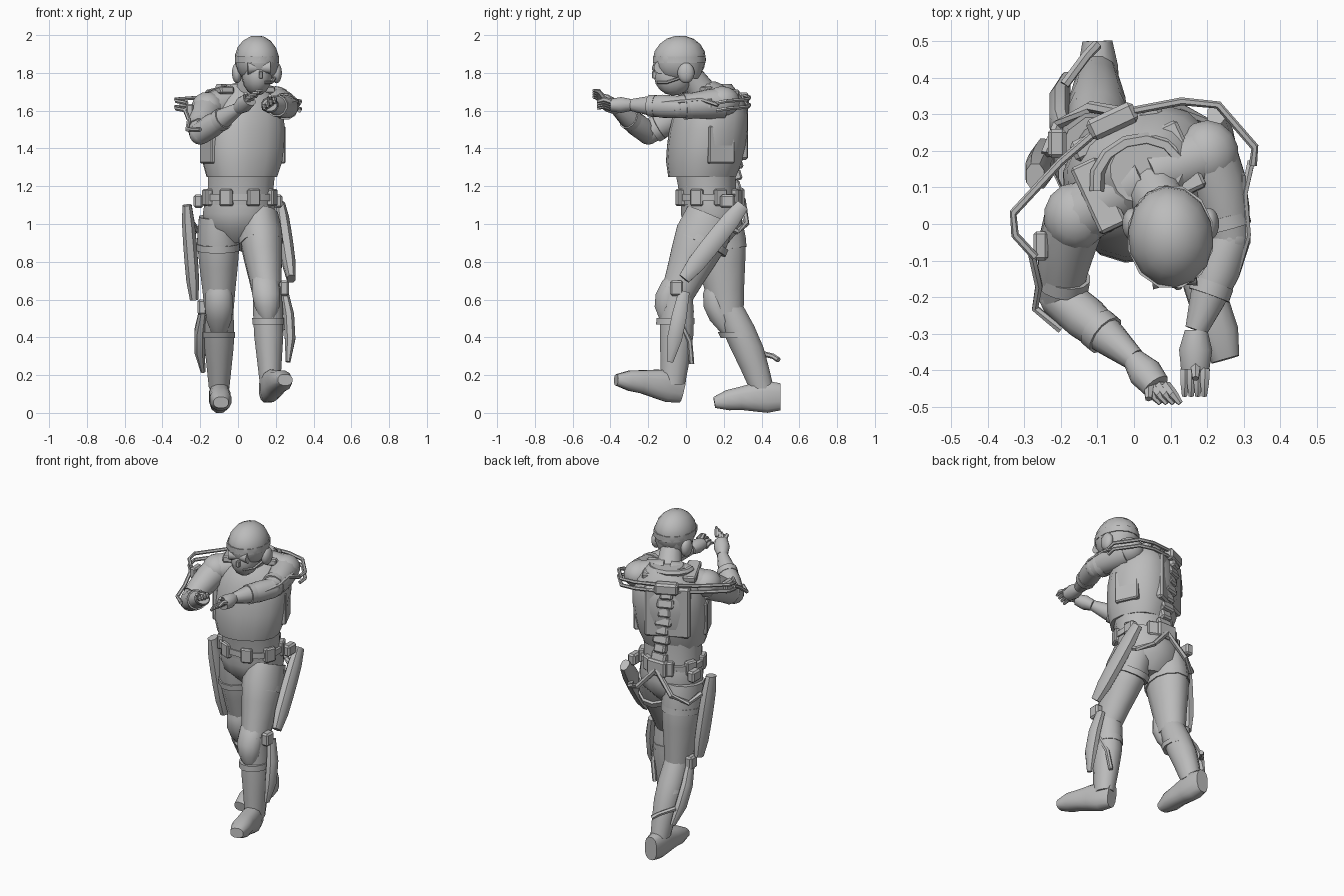
import bpy, bmesh, math
from mathutils import Vector, Matrix

default_cube = bpy.data.objects.get("Cube")
if default_cube:
    bpy.data.objects.remove(default_cube, do_unlink=True)

GREY = (.5, .5, .5, 1)
grey = bpy.data.materials.new("plain grey")
grey.use_nodes = True
grey.diffuse_color = GREY
grey.node_tree.nodes["Principled BSDF"].inputs["Base Color"].default_value = GREY

TWIST = math.radians(25)          # the chest is turned to its left
X_AXIS, Y_AXIS, Z_AXIS = Matrix.Identity(3)
ACROSS = X_AXIS * math.cos(TWIST) + Y_AXIS * math.sin(TWIST)
BACKWARD = Y_AXIS * math.cos(TWIST) - X_AXIS * math.sin(TWIST)


def finish(name, bm, angle=40):
    bmesh.ops.recalc_face_normals(bm, faces=bm.faces)
    mesh = bpy.data.meshes.new(name)
    bm.to_mesh(mesh)
    bm.free()
    mesh.materials.append(grey)
    obj = bpy.data.objects.new(name, mesh)
    bpy.context.collection.objects.link(obj)
    bpy.ops.object.select_all(action="DESELECT")
    obj.select_set(True)
    bpy.context.view_layer.objects.active = obj
    bpy.ops.object.shade_smooth_by_angle(angle=math.radians(angle))


def loft(name, centres, widths, depth=(1, 1), side=X_AXIS, level=False, sides=12, boxy=1):
    """Skin a path; depth is the ratio of depth to width at its two ends."""
    bm = bmesh.new()
    last = len(centres) - 1
    loops = []
    for i, (centre, width) in enumerate(zip(centres, widths)):
        along = centres[min(i + 1, last)] - centres[max(i - 1, 0)]
        along = Z_AXIS if level else along.normalized()
        u = (side - along * side.dot(along)).normalized()
        v = along.cross(u) * (depth[0] + (depth[1] - depth[0]) * i / last)
        loop = []
        for k in range(sides):
            angle = math.tau * (k + .5) / sides
            c, s = (math.copysign(abs(f) ** boxy, f) for f in (math.cos(angle), math.sin(angle)))
            loop.append(bm.verts.new(centre + (u * c + v * s) * width))
        loops.append(loop)
    for low, high in zip(loops, loops[1:]):
        for k in range(sides):
            n = (k + 1) % sides
            bm.faces.new((low[k], low[n], high[n], high[k]))
    bm.faces.new(loops[0])
    bm.faces.new(loops[-1])
    finish(name, bm)


def limb(name, start, end, widths, bow=Vector(), **options):
    """Evenly spaced rings from start to end, bowed sideways in the middle."""
    start, end = Vector(start), Vector(end)
    steps = [i / (len(widths) - 1) for i in range(len(widths))]
    loft(name, [start.lerp(end, t) + bow * math.sin(math.pi * t) for t in steps], widths, **options)


def strap(name, start, end, at, width, **options):
    """Narrow band around a limb at a fraction of its length."""
    step = (end - start).normalized() * .018
    middle = start.lerp(end, at)
    limb(name, middle - step, middle + step, [width, width], **options)


def tube(name, points, radius, side=X_AXIS):
    loft(name, [Vector(p) for p in points], [radius] * len(points), side=side, sides=6)


def place(centre, size, turn, tilt):
    return (Matrix.Translation(centre) @ Matrix.Rotation(turn, 4, "Z")
            @ Matrix.Rotation(tilt, 4, "X") @ Matrix.Diagonal((*size, 1)))


def block(name, centre, size, turn=0, tilt=0):
    bm = bmesh.new()
    bmesh.ops.create_cube(bm, size=1, matrix=place(centre, size, turn, tilt))
    bmesh.ops.bevel(bm, geom=bm.edges[:], offset=min(size) / 5, segments=1, affect="EDGES")
    finish(name, bm, 25)


def ball(name, centre, size, turn=0, tilt=0):
    bm = bmesh.new()
    bmesh.ops.create_uvsphere(bm, u_segments=14, v_segments=9, radius=1,
                              matrix=place(centre, size, turn, tilt))
    finish(name, bm)


# Torso, waist and pelvis
limb("vest", (.02, .085, 1.25), (.035, .15, 1.74), [.185, .21, .218, .22, .212, .18, .1],
     depth=(.92, .85), side=ACROSS, level=True, sides=16, boxy=.85)
limb("waist", (.01, .12, 1.1), (.02, .1, 1.3), [.185, .18, .185], depth=(.85, .9), level=True)
limb("pelvis", (0, .15, .9), (.01, .13, 1.13), [.09, .18, .2, .19], depth=(.85, .85), level=True)
waist = Vector((.01, .12, 1.14))
strap("belt", waist, waist + Z_AXIS, 0, .2, depth=(.85, .85), level=True)
for i in range(8):
    angle = math.tau * (i + .5) / 8
    reach = X_AXIS * math.cos(angle) * .185 + Y_AXIS * math.sin(angle) * .16
    block("belt_pouch", waist + reach, (.04, .07, .09), angle)

# Vest plates, shoulder straps and collar
chest = Vector((.025, .1, 1.5))
block("back_plate", chest + BACKWARD * .165, (.27, .06, .32), TWIST)
for s in (-1, 1):
    block("side_plate", chest + ACROSS * s * .2 - Z_AXIS * .08, (.035, .15, .2), TWIST)
    block("shoulder_strap", chest + ACROSS * s * .12 + BACKWARD * .03 + Z_AXIS * .2,
          (.08, .2, .04), TWIST, -.1)
limb("neck", (.05, .1, 1.68), (.09, .02, 1.8), [.08, .06])
tube("collar", [chest + Z_AXIS * .225 + ACROSS * .12 * math.cos(a / 2)
                + BACKWARD * (.03 + math.sin(a / 2) / 10) for a in range(7)], .02, Z_AXIS)

# Head and helmet
head = Vector((.1, -.035, 1.87))
ball("helmet", head, (.118, .142, .128), .1, .15)
ball("face", head - Y_AXIS * .03 - Z_AXIS * .085, (.08, .105, .105), .1, -.1)
limb("helmet_neck_guard", head + Y_AXIS * .04 - Z_AXIS * .1, head + Y_AXIS * .01,
     [.085, .107, .112], depth=(.8, 1.1), level=True)
strap("goggle_strap", head, head + Z_AXIS, 0, .12, depth=(1.2, 1.2), level=True)
limb("goggles", head - Y_AXIS * .11 - X_AXIS * .05 - Z_AXIS * .045,
     head - Y_AXIS * .1 + X_AXIS * .07 - Z_AXIS * .04, [.035, .022, .035], side=Y_AXIS)
block("nose", head - Y_AXIS * .13 + X_AXIS * .02 - Z_AXIS * .08, (.02, .03, .04), .1)
for s in (-1, 1):
    ball("ear_cup", head + X_AXIS * s * .105 + Y_AXIS * .035 - Z_AXIS * .07, (.028, .045, .055))
tube("mouth_microphone", [(.2, -.01, 1.78), (.18, -.1, 1.75), (.14, -.15, 1.75)], .008)

# Joints of the pose: the left leg is forward, both hands are raised in front
JOINTS = {
    "left": dict(shoulder=(.2, .19, 1.64), elbow=(.26, -.04, 1.62), wrist=(.17, -.29, 1.63),
                 fingertip=(.165, -.47, 1.63), hip=(.11, .13, 1), knee=(.155, -.05, .62),
                 ankle=(.17, -.07, .2), heel=(.15, -.02, .125), toe=(.25, -.37, .175)),
    "right": dict(shoulder=(-.16, .02, 1.61), elbow=(-.2, -.2, 1.48), wrist=(0, -.37, 1.61),
                  fingertip=(.1, -.49, 1.69), hip=(-.105, .16, 1), knee=(-.1, .22, .52),
                  ankle=(-.1, .4, .18), heel=(-.1, .5, .085), toe=(-.09, .15, .055)),
}
for label, pose in JOINTS.items():
    shoulder, elbow, wrist, fingertip, hip, knee, ankle, heel, toe = map(Vector, pose.values())
    outward = X_AXIS if label == "left" else -X_AXIS
    part = (label + "_{}").format

    # Arm with shoulder pad and cuffs
    limb(part("trapezius"), shoulder, (.04, .13, 1.68), [.085, .085, .08], side=Z_AXIS)
    limb(part("upper_arm"), shoulder, elbow, [.085, .08, .07, .06], bow=outward * .01)
    ball(part("elbow"), elbow, (.06, .06, .06))
    limb(part("forearm"), elbow, wrist, [.06, .063, .05, .032])
    ball(part("shoulder_pad"), shoulder + Z_AXIS * .01, (.088, .095, .08))
    strap(part("upper_arm_cuff"), shoulder, elbow, .8, .072)
    strap(part("forearm_cuff"), elbow, wrist, .55, .06)

    # Hand with curled fingers and thumb
    knuckle = wrist.lerp(fingertip, .6)
    limb(part("palm"), wrist, knuckle, [.032, .047, .04], depth=(1, .85))
    for f in range(4):
        spread = (X_AXIS * .018 + Z_AXIS * .012) * (f - 1.5)
        limb(part("finger"), knuckle + spread, fingertip + spread,
             [.015, .014, .008], bow=Z_AXIS * .012, sides=6)
    thumb = wrist.lerp(fingertip, .4)
    limb(part("thumb"), thumb, thumb + Z_AXIS * .05 - Y_AXIS * .06, [.02, .01], sides=6)

    # Leg and boot
    limb(part("thigh"), hip + Z_AXIS * .04, knee, [.105, .117, .105, .09, .077], depth=(1.3, 1.15))
    limb(part("shin"), knee + Z_AXIS * .05, ankle - Z_AXIS * .05, [.076, .082, .08, .068, .056],
         bow=Y_AXIS * .01, depth=(1.1, 1.2), level=True)
    limb(part("boot"), heel, toe, [.042, .056, .057, .055, .058, .04], depth=(1.75, .75),
         bow=Z_AXIS * .01, boxy=.8)

    # Knee pad and hinge
    forward = Y_AXIS * -.045
    limb(part("knee_pad"), knee.lerp(hip, .38) + forward, knee.lerp(ankle, .3) + forward,
         [.05, .073, .077, .068, .04], bow=Y_AXIS * -.03, depth=(.8, 1), level=True)
    block(part("knee_hinge"), knee + outward * .09 + Z_AXIS * .04, (.05, .07, .08))

    # Leg straps
    strap(part("thigh_strap"), hip, knee, .25, .12, depth=(1.25, 1.25))
    strap(part("calf_strap"), knee, ankle, .32, .087, depth=(1.2, 1.2), level=True)

    # Hip braces of the support frame
    tube(part("hip_brace"), [Y_AXIS * .3 + Z_AXIS * 1.13, outward * .12 + Y_AXIS * .32 + Z_AXIS,
                             outward * .21 + Y_AXIS * .27 + Z_AXIS * .96,
                             outward * .24 + Y_AXIS * .19 + Z_AXIS], .016)
    block(part("hip_joint"), outward * .21 + Y_AXIS * .22 + Z_AXIS * 1.12, (.05, .08, .07))

# Spine of the support frame
low, high = Vector((0, .265, 1.2)), chest + BACKWARD * .2 + Z_AXIS * .12
for i in range(8):
    block("spine_segment", low.lerp(high, i / 7), (.1 - i % 2 / 40, .05, .06), TWIST * i / 7, .3)
block("spine_hub", high + Z_AXIS * .04, (.14, .06, .07), TWIST)
block("hip_hub", (0, .285, 1.14), (.13, .05, .1))

# Shoulder tubes and arm rails
for lift in (0, .04):
    for name, points in (
            ("left", [(0, .31), (.13, .335), (.23, .325), (.33, .21), (.325, .16)]),
            ("right", [(-.06, .29), (-.2, .17), (-.33, .03), (-.325, -.03), (-.27, -.09)])):
        tube(name + "_shoulder_tube", [(*p, 1.64 + lift - i / 100) for i, p in enumerate(points)],
             .011, Z_AXIS)
tube("left_arm_rail", [(.32, .17, 1.63), (.3, .08, 1.66), (.31, -.03, 1.65), (.28, -.13, 1.64)], .011)
tube("right_arm_rail", [(-.28, -.08, 1.6), (-.26, -.17, 1.55), (-.27, -.23, 1.5), (-.2, -.29, 1.5)], .011)
block("left_arm_bracket", (.285, .1, 1.64), (.04, .08, .06))
block("right_arm_bracket", (-.255, -.06, 1.6), (.04, .08, .07))

# Thigh struts, calf struts and heel rods
long_strut = [.026, .036, .038, .038, .036, .024]
calf_strut = [.022, .03, .03, .013]
slab = dict(depth=(1.4, 1.4), sides=8, boxy=.8)
limb("left_thigh_strut", (.225, .3, 1.1), (.282, -.01, .71), long_strut, **slab)
limb("right_thigh_strut", (-.27, .13, 1.1), (-.232, .2, .6), long_strut, **slab)
limb("left_calf_strut", (.245, -.01, .64), (.265, -.085, .27), calf_strut, X_AXIS * .02, **slab)
limb("right_calf_strut", (-.185, .22, .54), (-.185, .4, .22), calf_strut, X_AXIS * -.02, **slab)
tube("left_heel_rod", [(.24, -.04, .5), (.22, .02, .38), (.2, .03, .26)], .014)
tube("right_heel_rod", [(-.19, .38, .32), (-.13, .46, .3), (-.1, .49, .28)], .014)
